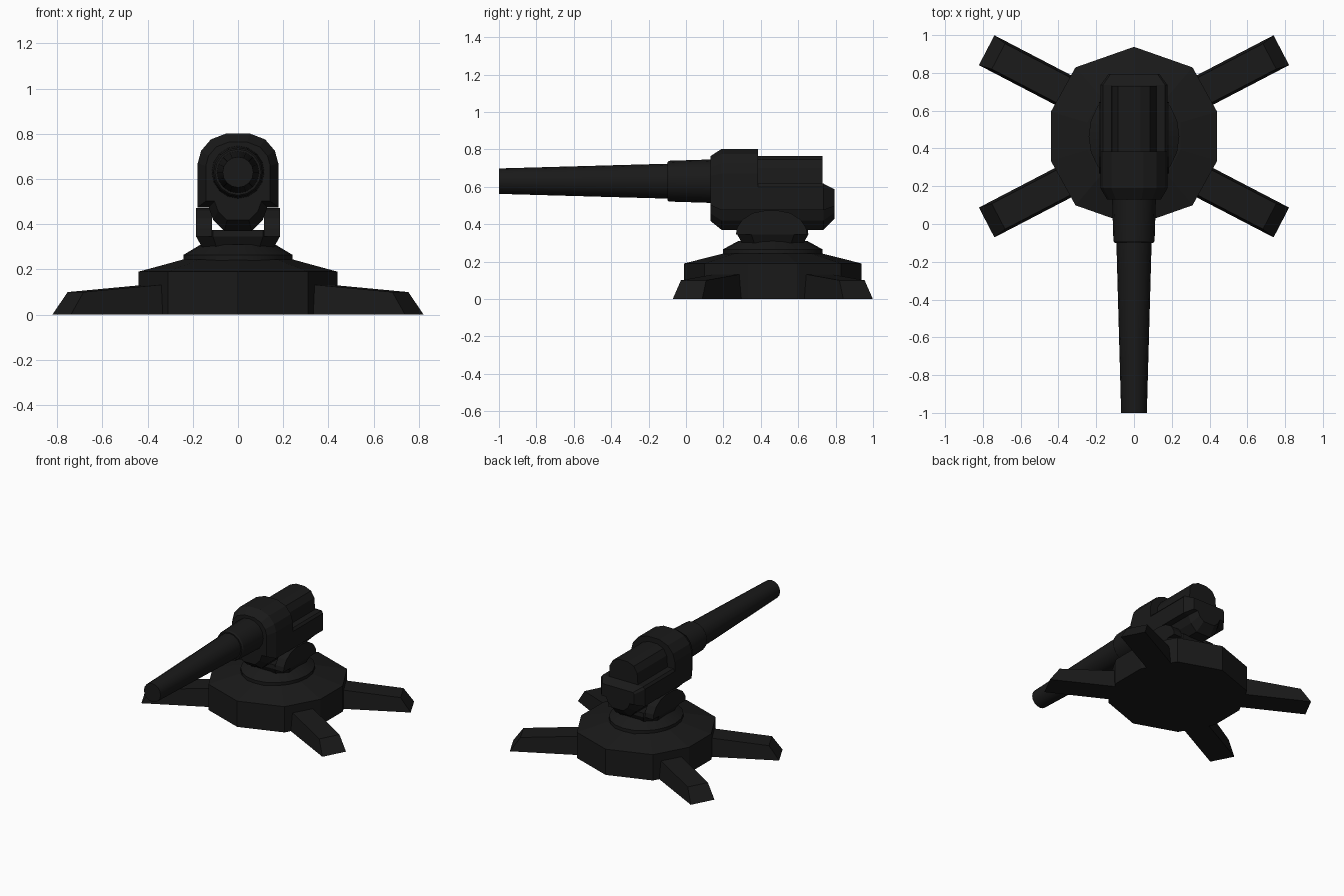
import bpy, bmesh, math

if "Cube" in bpy.data.objects:
    bpy.data.objects.remove(bpy.data.objects["Cube"])

CY = 0.464   # centre of the base in y
AXIS_Z = 0.63  # barrel axis height

black = bpy.data.materials.new("black_paint")
black.diffuse_color = (0.01, 0.01, 0.01, 1)
black.use_nodes = True
black.node_tree.nodes["Principled BSDF"].inputs["Base Color"].default_value = black.diffuse_color


def loft(name, rings, smooth=None):
    """Skin a list of equal-length point rings and cap both ends."""
    bm = bmesh.new()
    vs = [[bm.verts.new(p) for p in ring] for ring in rings]
    n = len(rings[0])
    for a, b in zip(vs, vs[1:]):
        for i in range(n):
            j = (i + 1) % n
            bm.faces.new((a[i], a[j], b[j], b[i]))
    bm.faces.new(vs[0])
    bm.faces.new(vs[-1])
    bmesh.ops.recalc_face_normals(bm, faces=bm.faces)
    me = bpy.data.meshes.new(name)
    bm.to_mesh(me)
    bm.free()
    me.materials.append(black)
    ob = bpy.data.objects.new(name, me)
    bpy.context.collection.objects.link(ob)
    if smooth:
        bpy.ops.object.select_all(action='DESELECT')
        ob.select_set(True)
        bpy.context.view_layer.objects.active = ob
        bpy.ops.object.shade_smooth_by_angle(angle=math.radians(smooth))
    return ob


def mirrored(half):
    """Complete a right-hand outline (top to bottom) with its left side."""
    return half + [(-x, z) for x, z in reversed(half)]


def section(outline, y, sx=1, sz=1, zc=0):
    return [(x * sx, y, zc + (z - zc) * sz) for x, z in outline]


def flat_ring(outline, z, sx, sy):
    return [(x * sx, CY + y * sy, z) for x, y in outline]


def circle(n):
    return [(math.cos(2 * math.pi * i / n), math.sin(2 * math.pi * i / n)) for i in range(n)]


# Ten-sided base with a sloping top
right = [(0.31, 0.365), (0.44, 0.13), (0.44, -0.13), (0.31, -0.365)]
deca = [(0, 0.474)] + right + [(0, -0.474)] + [(-x, y) for x, y in reversed(right)]
loft("base", [flat_ring(deca, z, s, s) for z, s in ((0, 1), (0.19, 1), (0.243, 0.56))])

# Turntable collar
loft("turntable", [flat_ring(circle(20), z, a, b) for z, a, b in
                   ((0.22, 0.24, 0.267), (0.265, 0.24, 0.267), (0.31, 0.165, 0.185))], 25)

# Four splayed legs
for sx, side in ((1, "right"), (-1, "left")):
    for sy, end in ((1, "back"), (-1, "front")):
        ang = math.radians(27.5)
        ux, uy = math.cos(ang), math.sin(ang)

        def leg_point(d, w, z):
            # d runs back from the foot, w across the leg
            x = 0.78 - d * ux - w * uy
            y = 0.456 - d * uy + w * ux
            return (sx * x, CY + sy * y, z)

        rings = []
        for d_low, d_top, z in ((0, 0.07, 0.10), (0.55, 0.55, 0.14)):
            rings.append([leg_point(d_low, -0.089, 0), leg_point(d_low, 0.089, 0),
                          leg_point(d_top, 0.076, z), leg_point(d_top, -0.076, z)])
        loft(f"{end}_{side}_leg", rings)

# Yoke foot and two cheeks
octo = [(0.6, 1), (1, 0.6), (1, -0.6), (0.6, -1), (-0.6, -1), (-1, -0.6), (-1, 0.6), (-0.6, 1)]
loft("yoke_foot", [flat_ring(octo, z, a, b) for z, a, b in
                   ((0.30, 0.16, 0.165), (0.345, 0.185, 0.19), (0.375, 0.185, 0.188))])
cheek = [(-0.19, 0.345), (-0.185, 0.38), (-0.155, 0.425), (-0.10, 0.46), (-0.04, 0.472),
         (0.04, 0.472), (0.10, 0.46), (0.155, 0.425), (0.185, 0.38), (0.19, 0.345)]
for s, side in ((1, "right"), (-1, "left")):
    loft(f"{side}_yoke_cheek", [[(s * x, CY - 0.007 + y, z) for y, z in cheek]
                                for x in (0.115, 0.185)])

# Receiver: arched housing in front, lower body behind
lower = [(0.178, 0.475), (0.13, 0.475), (0.11, 0.42), (0.06, 0.37)]
arch = mirrored([(0.05, 0.802), (0.12, 0.775), (0.163, 0.725), (0.178, 0.67)] + lower)
loft("front_housing", [section(arch, 0.13, 0.8, 0.8, 0.61), section(arch, 0.19),
                       section(arch, 0.385)])
body = mirrored([(0.165, 0.617), (0.178, 0.60)] + lower)
loft("receiver_body", [section(body, 0.37), section(body, 0.735),
                       section(body, 0.795, 0.75, 0.63, 0.534)])

# Rounded breech cover on top of the receiver
cover = mirrored([(0.035, 0.765), (0.085, 0.745), (0.112, 0.70), (0.12, 0.60)])
loft("breech_cover", [section(cover, 0.37), section(cover, 0.73)])


# Barrel sleeve and tapered barrel
def tube(name, stations):
    loft(name, [[(x * r, y, AXIS_Z + z * r) for x, z in circle(16)] for y, r in stations], 30)


tube("barrel_sleeve", [(0.16, 0.117), (-0.09, 0.109), (-0.10, 0.102)])
tube("barrel", [(0.0, 0.096), (-1.0, 0.068)])
